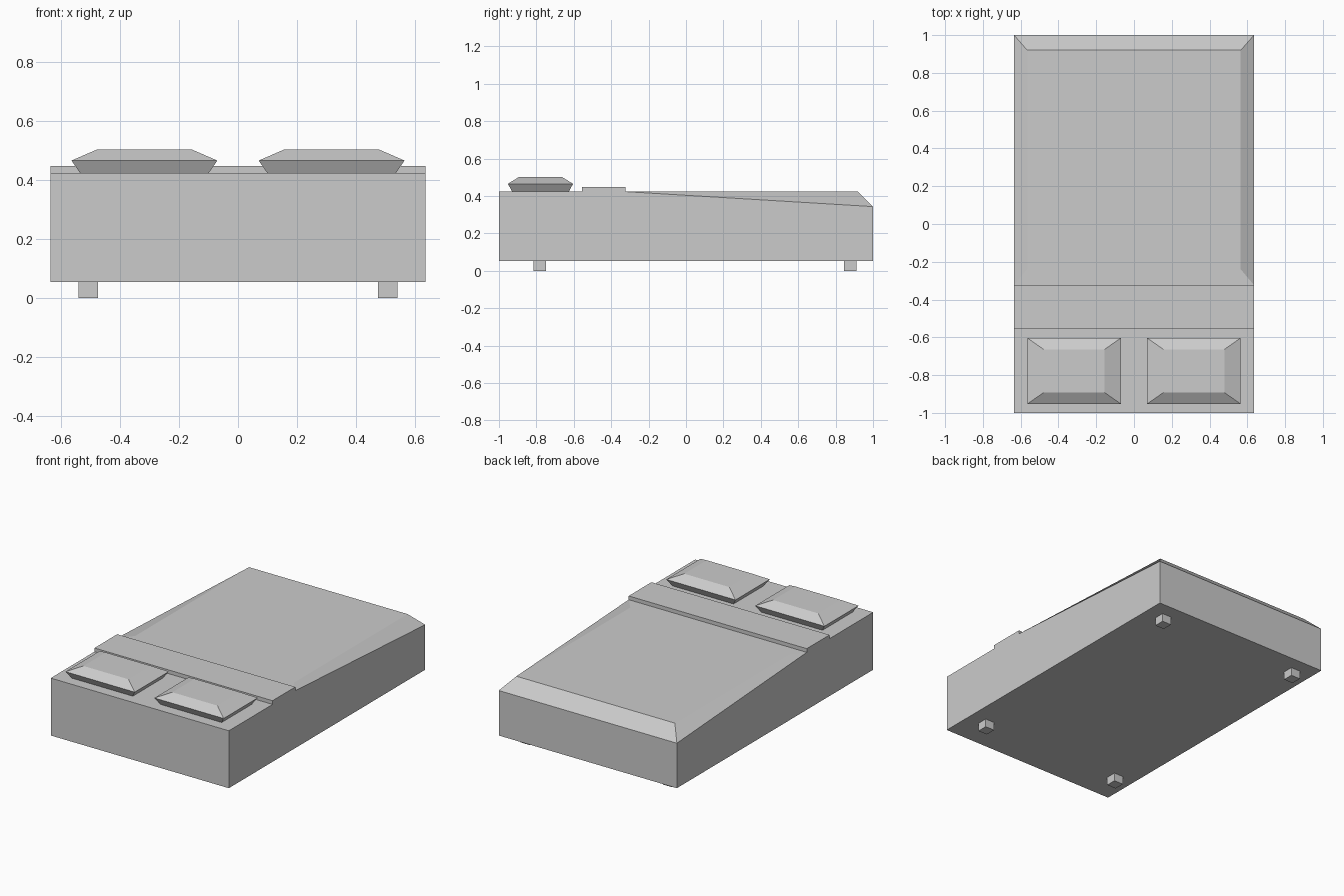
import bpy

if "Cube" in bpy.data.objects:
    bpy.data.objects.remove(bpy.data.objects["Cube"])


def mesh_object(name, verts, faces):
    mesh = bpy.data.meshes.new(name)
    mesh.from_pydata(verts, [], faces)
    mesh.update()
    obj = bpy.data.objects.new(name, mesh)
    bpy.context.collection.objects.link(obj)
    return obj


def stacked_rects(name, rings):
    """Closed solid through rectangles (x0, x1, y0, y1, z), bottom to top."""
    verts, faces = [], [(3, 2, 1, 0)]
    for x0, x1, y0, y1, z in rings:
        verts += [(x0, y0, z), (x1, y0, z), (x1, y1, z), (x0, y1, z)]
    for r in range(len(rings) - 1):
        a = 4 * r
        for i in range(4):
            j = (i + 1) % 4
            faces.append((a + i, a + j, a + 4 + j, a + 4 + i))
    n = 4 * (len(rings) - 1)
    faces.append((n, n + 1, n + 2, n + 3))
    return stacked_rects_finish(name, verts, faces)


def stacked_rects_finish(name, verts, faces):
    return mesh_object(name, verts, faces)


W, BOTTOM, TOP, FOOT = 0.635, 0.053, 0.423, 0.343
FOLD_FRONT, FOLD_BACK = -0.555, -0.323

# Mattress and blanket: rim drops towards the foot, leaving a sloped border
verts = []
for s in (-1, 1):
    verts += [(s * W, -1, BOTTOM), (s * W, 1, BOTTOM), (s * W, 1, FOOT),
              (s * W, FOLD_BACK, TOP), (s * W, -1, TOP),
              (s * 0.565, -0.24, TOP), (s * 0.565, 0.92, TOP)]
faces = [
    (0, 4, 3, 2, 1), (7, 8, 9, 10, 11),        # sides
    (0, 1, 8, 7), (0, 7, 11, 4), (1, 2, 9, 8),  # underside, head, foot
    (4, 11, 10, 3), (3, 10, 12, 5), (5, 12, 13, 6),  # flat top
    (3, 5, 6, 2), (10, 9, 13, 12), (2, 6, 13, 9),    # sloped border
]
mesh_object("mattress_and_blanket", verts, faces)

# Turned-down blanket fold
stacked_rects("blanket_fold", [(-W, W, FOLD_FRONT, FOLD_BACK, TOP),
                               (-W, W, FOLD_FRONT, FOLD_BACK, 0.447)])

for side, s in (("left", -1), ("right", 1)):
    # Pillow: narrow base, wide middle, small flat top
    cx, cy = s * 0.317, -0.778
    stacked_rects(f"{side}_pillow", [
        (cx - hx, cx + hx, cy - hy, cy + hy, z)
        for hx, hy, z in ((0.218, 0.152, TOP), (0.247, 0.174, 0.465),
                          (0.161, 0.114, 0.502))])

    # Feet
    for end, y in (("front", -0.782), ("back", 0.878)):
        x = s * 0.507
        stacked_rects(f"{end}_{side}_foot", [
            (x - 0.033, x + 0.033, y - 0.034, y + 0.034, z)
            for z in (0, BOTTOM)])
